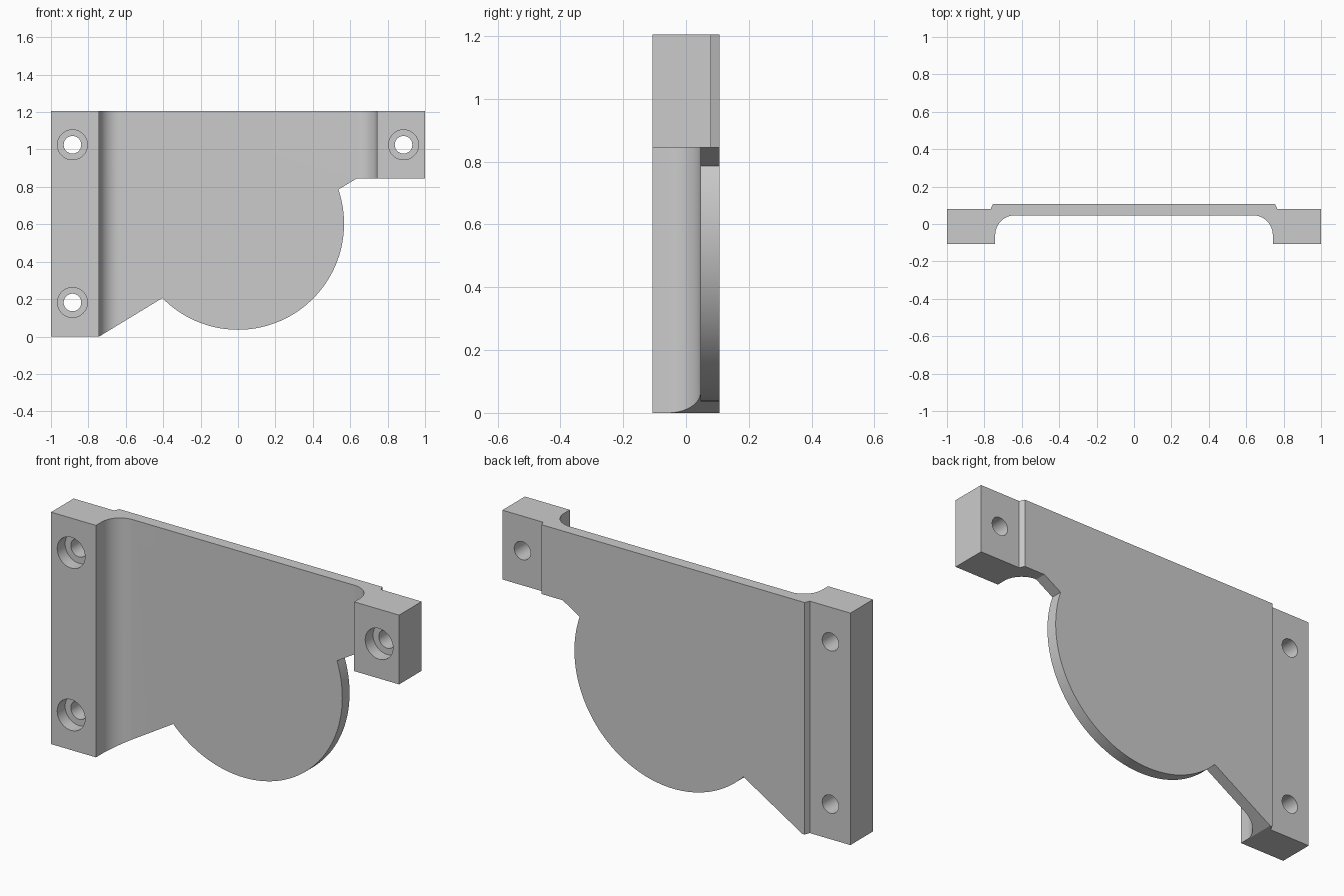
import bpy, bmesh
from math import sin, cos, radians, pi
from mathutils import Vector

cube = bpy.data.objects.get("Cube")
if cube:
    bpy.data.objects.remove(cube, do_unlink=True)

grey = bpy.data.materials.new("plain grey")
grey.use_nodes = True
colour = (0.6, 0.6, 0.6, 1)
grey.diffuse_color = colour
grey.node_tree.nodes["Principled BSDF"].inputs["Base Color"].default_value = colour


def arc(cx, cy, r, start, end, steps):
    angles = [radians(start + (end - start) * i / steps) for i in range(steps + 1)]
    return [(cx + r * cos(a), cy + r * sin(a)) for a in angles]


def prism(name, points, sweep):
    """Extrude a closed polygon of 3D points along a vector."""
    bm = bmesh.new()
    face = bm.faces.new([bm.verts.new(p) for p in points])
    geom = bmesh.ops.extrude_face_region(bm, geom=[face])["geom"]
    moved = [g for g in geom if isinstance(g, bmesh.types.BMVert)]
    bmesh.ops.translate(bm, verts=moved, vec=Vector(sweep))
    bmesh.ops.recalc_face_normals(bm, faces=bm.faces)
    mesh = bpy.data.meshes.new(name)
    bm.to_mesh(mesh)
    bm.free()
    mesh.materials.append(grey)
    obj = bpy.data.objects.new(name, mesh)
    bpy.context.collection.objects.link(obj)
    return obj


def combine(target, tool, operation):
    """Apply a boolean and discard its tool."""
    tool.hide_render = True
    mod = target.modifiers.new(operation, 'BOOLEAN')
    mod.operation, mod.solver, mod.object = operation, 'EXACT', tool
    bpy.context.view_layer.objects.active = target
    bpy.ops.object.modifier_apply(modifier=mod.name)
    bpy.data.objects.remove(tool, do_unlink=True)


FRONT, BACK, PAD_BACK, PLATE_FRONT = -0.106, 0.106, 0.079, 0.046
TOP, SHELF = 1.205, 0.845

# Cross-section: two thick mounting pads, fillets and a thin raised plate
fillet = arc(0.637, PLATE_FRONT - 0.105, 0.105, 0, 90, 20)
half = [(0.755, BACK), (0.767, PAD_BACK), (1, PAD_BACK), (1, FRONT), (0.742, FRONT)] + fillet
section = half + [(-x, y) for x, y in reversed(half)]
bracket = prism("bracket_plate", [(x, y, 0) for x, y in section], (0, 0, TOP))

# Front outline: long left pad, round lower lobe, short right pad
lobe = arc(0, 0.603, 0.567, -135.5, 18.8, 64)
outline = [(-1.1, -0.1), (-1.1, 1.3), (1.1, 1.3), (1.1, SHELF), (0.635, SHELF)]
outline += lobe[::-1] + [(-0.742, 0), (-0.742, -0.1)]
cutter = prism("outline_cutter", [(x, -0.3, z) for x, z in outline], (0, 0.6, 0))
combine(bracket, cutter, 'INTERSECT')

# Counterbored screw holes
for x, z in ((-0.885, 1.025), (-0.885, 0.182), (0.885, 1.025)):
    for radius, start, end in ((0.08, -0.2, FRONT + 0.065), (0.047, -0.25, 0.25)):
        ring = arc(x, z, radius, 0, 360, 40)[:-1]
        hole = prism("hole_cutter", [(u, start, v) for u, v in ring], (0, end - start, 0))
        combine(bracket, hole, 'DIFFERENCE')

# Smooth curves with crisp corners
bpy.ops.object.select_all(action='DESELECT')
bracket.select_set(True)
bpy.context.view_layer.objects.active = bracket
bpy.ops.object.shade_smooth_by_angle(angle=radians(25))
